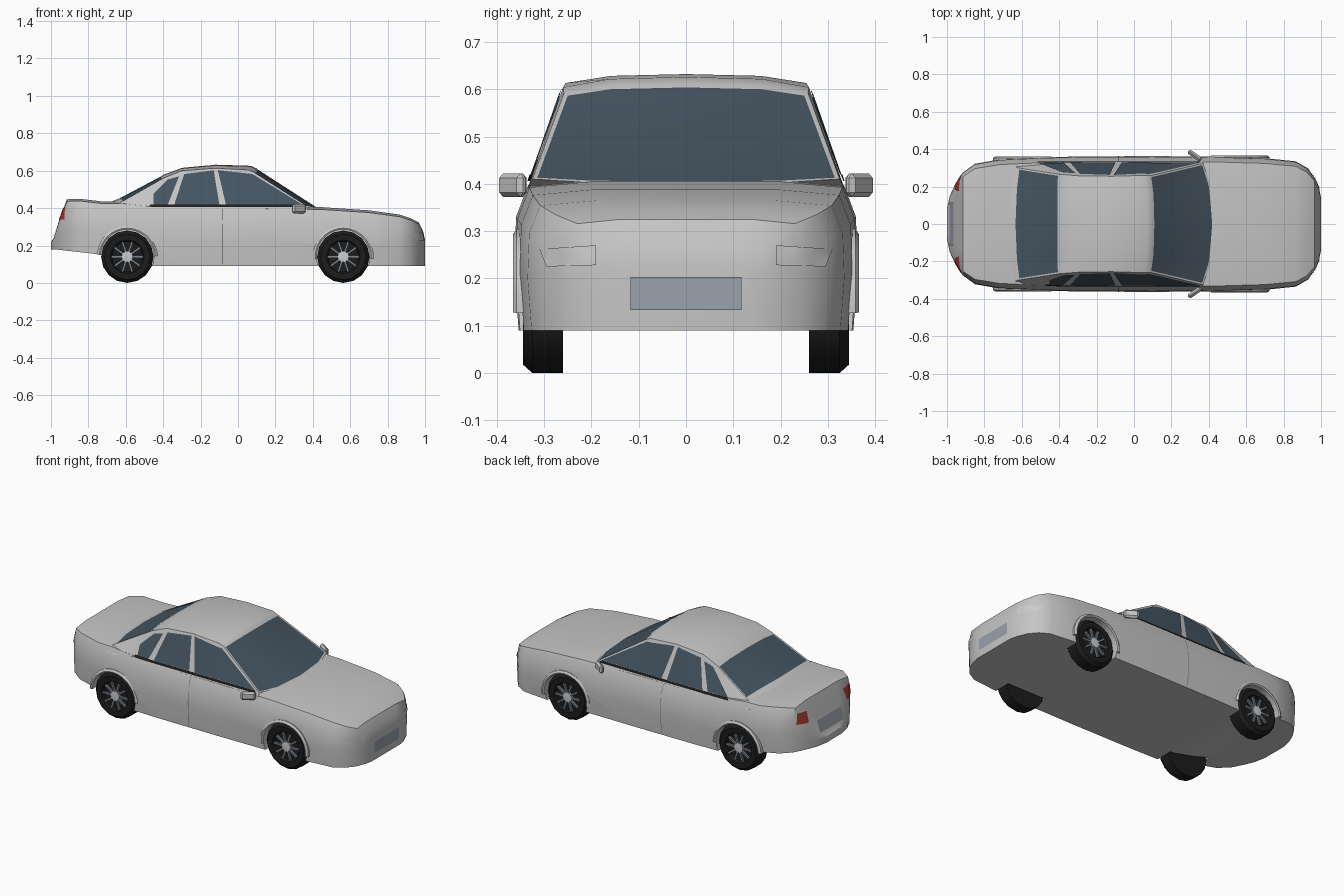
import bpy, bmesh, math
from mathutils import Vector, Matrix
from mathutils.bvhtree import BVHTree

if "Cube" in bpy.data.objects:
    bpy.data.objects.remove(bpy.data.objects["Cube"])


def material(name, r, g, b):
    m = bpy.data.materials.new(name)
    m.use_nodes = True
    m.diffuse_color = (r, g, b, 1)
    m.node_tree.nodes["Principled BSDF"].inputs["Base Color"].default_value = (r, g, b, 1)
    return m


PAINT = material("silver paint", .56, .56, .56)
GLASS = material("tinted glass", .06, .09, .12)
BLACK = material("black rubber", .012, .012, .012)
RED = material("red lens", .38, .04, .03)
PLATE = material("blue grey plate", .33, .36, .41)
ALLOY = material("alloy", .2, .24, .28)
LAMP = material("clear lamp", .6, .6, .6)
SEAM = material("seam grey", .2, .2, .2)


def finish(name, bm, mats, angle=30, fix=True):
    if fix:
        bmesh.ops.recalc_face_normals(bm, faces=bm.faces)
    me = bpy.data.meshes.new(name)
    bm.to_mesh(me)
    bm.free()
    ob = bpy.data.objects.new(name, me)
    bpy.context.collection.objects.link(ob)
    for m in mats:
        me.materials.append(m)
    smooth(ob, angle)
    return ob


def activate(ob):
    bpy.ops.object.select_all(action='DESELECT')
    ob.select_set(True)
    bpy.context.view_layer.objects.active = ob


def smooth(ob, angle):
    activate(ob)
    bpy.ops.object.shade_smooth_by_angle(angle=math.radians(angle))


def loft(bm, rows, closed=False, caps=True):
    """Bridge equal-length rows of points; returns one list of faces per strip."""
    vs = [[bm.verts.new(p) for p in r] for r in rows]
    n = len(rows[0])
    strips = []
    for a, b in zip(vs, vs[1:]):
        strips.append([bm.faces.new((a[i], a[(i + 1) % n], b[(i + 1) % n], b[i]))
                       for i in range(n if closed else n - 1)])
    if caps:
        bm.faces.new(vs[0])
        bm.faces.new(vs[-1])
    return strips


def lathe(name, profile, mat, centre, segs, start=0, sweep=math.tau, closed_profile=False):
    """Turn (radius, y) points around the y axis through centre."""
    bm = bmesh.new()
    full = sweep > 6
    rows = []
    for k in range(segs + 1):
        a = start + sweep * k / segs
        rows.append([Vector(centre) + Vector((r * math.cos(a), y, r * math.sin(a))) for r, y in profile])
    loft(bm, rows, closed=closed_profile, caps=not full)
    bmesh.ops.remove_doubles(bm, verts=bm.verts, dist=.0001)
    return finish(name, bm, [mat])


# Lower body: cross-sections from nose to tail (x, half width, bottom, top)
stations = [(1, .14, .09, .23), (.99, .19, .09, .275), (.965, .25, .09, .325), (.925, .30, .09, .345),
            (.865, .335, .09, .365), (.7, .352, .09, .388), (.45, .36, .09, .405), (.1, .363, .09, .41),
            (-.3, .361, .09, .41), (-.48, .356, .09, .425), (-.62, .35, .12, .437), (-.72, .345, .15, .435),
            (-.85, .322, .165, .45), (-.915, .275, .172, .447), (-.955, .215, .177, .34),
            (-.985, .15, .179, .24), (-1, .08, .18, .22)]
rows = []
for x, w, zb, zt in stations:
    half = [(.975, 0), (1, .4), (.99, .75), (.92, .96), (.55, 1)]
    right = [(x, w * f, zb + h * (zt - zb)) for f, h in half]
    rows.append(right + [(x, -y, z) for x, y, z in reversed(right)])
bm = bmesh.new()
loft(bm, rows, closed=True)
body = finish("body", bm, [PAINT])

# Wheel arch openings
WHEELS = {"front": .563, "rear": -.592}
for end, x in WHEELS.items():
    for side in (1, -1):
        bm = bmesh.new()
        bmesh.ops.create_cone(bm, cap_ends=True, segments=28, radius1=.143, radius2=.143, depth=.3,
                              matrix=Matrix.Translation((x, side * .39, .143)) @ Matrix.Rotation(math.pi / 2, 4, 'X'))
        cutter = finish("arch_cutter", bm, [PAINT])
        cutter.hide_render = True
        activate(body)
        mod = body.modifiers.new("arch", 'BOOLEAN')
        mod.object = cutter
        mod.solver = 'EXACT'
        bpy.ops.object.modifier_apply(modifier=mod.name)
        bpy.data.objects.remove(cutter)
smooth(body, 30)

# Cabin: rows of centre point and roof edge point, windscreen base to boot
frames = [((.43, .40), (.37, .325, .41)), ((.10, .612), (.085, .258, .592)), ((.07, .626), (.055, .26, .604)),
          ((-.12, .632), (-.12, .255, .613)), ((-.3, .615), (-.3, .258, .60)), ((-.40, .578), (-.40, .266, .56)),
          ((-.645, .448), (-.62, .30, .435)), ((-.7, .425), (-.66, .315, .41))]
rows = []
for (cx, cz), (ex, ey, ez) in frames:
    right = [(ex, max(ey, .335), .39), (ex, ey, ez), (cx + (ex - cx) * .3, ey * .62, cz + (ez - cz) * .2)]
    rows.append(right + [(cx, 0, cz)] + [(x, -y, z) for x, y, z in reversed(right)])
bm = bmesh.new()
strips = loft(bm, rows)
bmesh.ops.recalc_face_normals(bm, faces=bm.faces)
for row in (0, 5):
    panes = strips[row][1:-1]
    bmesh.ops.inset_region(bm, faces=panes, thickness=.012, depth=-.002)
    for f in panes:
        f.material_index = 1
cabin = finish("cabin", bm, [PAINT, GLASS])


def tree(ob):
    return BVHTree.FromPolygons([v.co for v in ob.data.vertices], [p.vertices for p in ob.data.polygons])


BODY, CABIN = tree(body), tree(cabin)


def plate(name, target, axis, sign, corners, mat, n=6, lift=.004):
    """Lay a thin four-cornered plate on a surface, seen along x or y."""
    a, b, c, d = [Vector(p) for p in corners]
    ray = Vector((-sign, 0, 0)) if axis == 'x' else Vector((0, -sign, 0))
    bm = bmesh.new()
    grid = []
    for j in range(n + 1):
        line = []
        for i in range(n + 1):
            p = a.lerp(b, i / n).lerp(d.lerp(c, i / n), j / n)
            start = Vector((sign * 2, p.x, p.y)) if axis == 'x' else Vector((p.x, sign * 2, p.y))
            hit, normal, _, _ = target.ray_cast(start, ray)
            line.append(bm.verts.new(hit - ray * lift) if hit else None)
        grid.append(line)
    for j in range(n):
        for i in range(n):
            q = [grid[j][i], grid[j][i + 1], grid[j + 1][i + 1], grid[j + 1][i]]
            if all(q):
                f = bm.faces.new(q)
                f.normal_update()
                if f.normal.dot(ray) > 0:
                    f.normal_flip()
    return finish(name, bm, [mat], fix=False)


# Side glass, belt trim, door seams and lamps on both sides
windows = {"quarter_window": [(-.51, .42), (-.375, .42), (-.315, .57), (-.375, .553)],
           "rear_door_window": [(-.34, .42), (-.1, .42), (-.13, .602), (-.288, .582)],
           "front_door_window": [(-.065, .42), (.342, .42), (.078, .582), (-.108, .603)]}
for side, label in ((1, "left"), (-1, "right")):
    for name, corners in windows.items():
        plate(f"{label}_{name}", CABIN, 'y', side, corners, GLASS)
    plate(f"{label}_belt_trim", CABIN, 'y', side, [(-.52, .406), (.355, .406), (.345, .42), (-.51, .42)], BLACK, lift=.006)
    plate(f"{label}_door_seam", BODY, 'y', side, [(-.085, .1), (-.081, .1), (-.081, .395), (-.085, .395)], SEAM, lift=.002)
    plate(f"{label}_headlight", BODY, 'x', 1,
          [(side * y, z) for y, z in ((.19, .228), (.295, .225), (.31, .262), (.19, .27))], LAMP)
    plate(f"{label}_tail_light", BODY, 'x', -1,
          [(side * y, z) for y, z in ((.185, .335), (.262, .34), (.25, .405), (.175, .395))], RED)
    # Door mirror
    bm = bmesh.new()
    bmesh.ops.create_cube(bm, size=1, matrix=Matrix.Translation((.325, side * .366, .397))
                          @ Matrix.Rotation(-side * .6, 4, 'Z') @ Matrix.Diagonal((.085, .026, .05, 1)))
    bmesh.ops.bevel(bm, geom=bm.edges[:], offset=.01, segments=1, affect='EDGES')
    finish(f"{label}_mirror", bm, [PAINT])

plate("front_number_plate", BODY, 'x', 1, [(-.117, .133), (.117, .133), (.117, .203), (-.117, .203)], PLATE)
plate("rear_number_plate", BODY, 'x', -1, [(-.115, .25), (.115, .25), (.115, .32), (-.115, .32)], PLATE)

# Wheels with spokes, hubs and arch lips
for end, x in WHEELS.items():
    for side, label in ((1, "left"), (-1, "right")):
        c = (x, 0, .14)
        tag = f"{end}_{label}"
        s = side
        tyre = lathe(f"{tag}_tyre", [(0, s * .26), (.14, s * .26), (.14, s * .325), (.122, s * .345),
                                     (.09, s * .343), (.082, s * .328), (0, s * .328)], BLACK, c, 16)
        bm = bmesh.new()
        for k in range(10):
            spin = Matrix.Translation(c) @ Matrix.Rotation(math.tau * k / 10, 4, 'Y')
            bmesh.ops.create_cube(bm, size=1, matrix=spin @ Matrix.Translation((.052, s * .333, 0))
                                  @ Matrix.Diagonal((.064, .014, .011, 1)))
        finish(f"{tag}_spokes", bm, [ALLOY])
        lathe(f"{tag}_hub", [(.032, s * .325), (.03, s * .342), (0, s * .345)], LAMP, c, 10)
        w = .362 if end == "front" else .357
        lathe(f"{tag}_arch_lip", [(.142, s * .325), (.142, s * w), (.15, s * (w + .004)), (.162, s * (w - .004)), (.162, s * .325)],
              PAINT, (x, 0, .143), 14, start=-.1 if end == "front" else 0, sweep=math.pi + (.2 if end == "front" else -.05),
              closed_profile=True)
